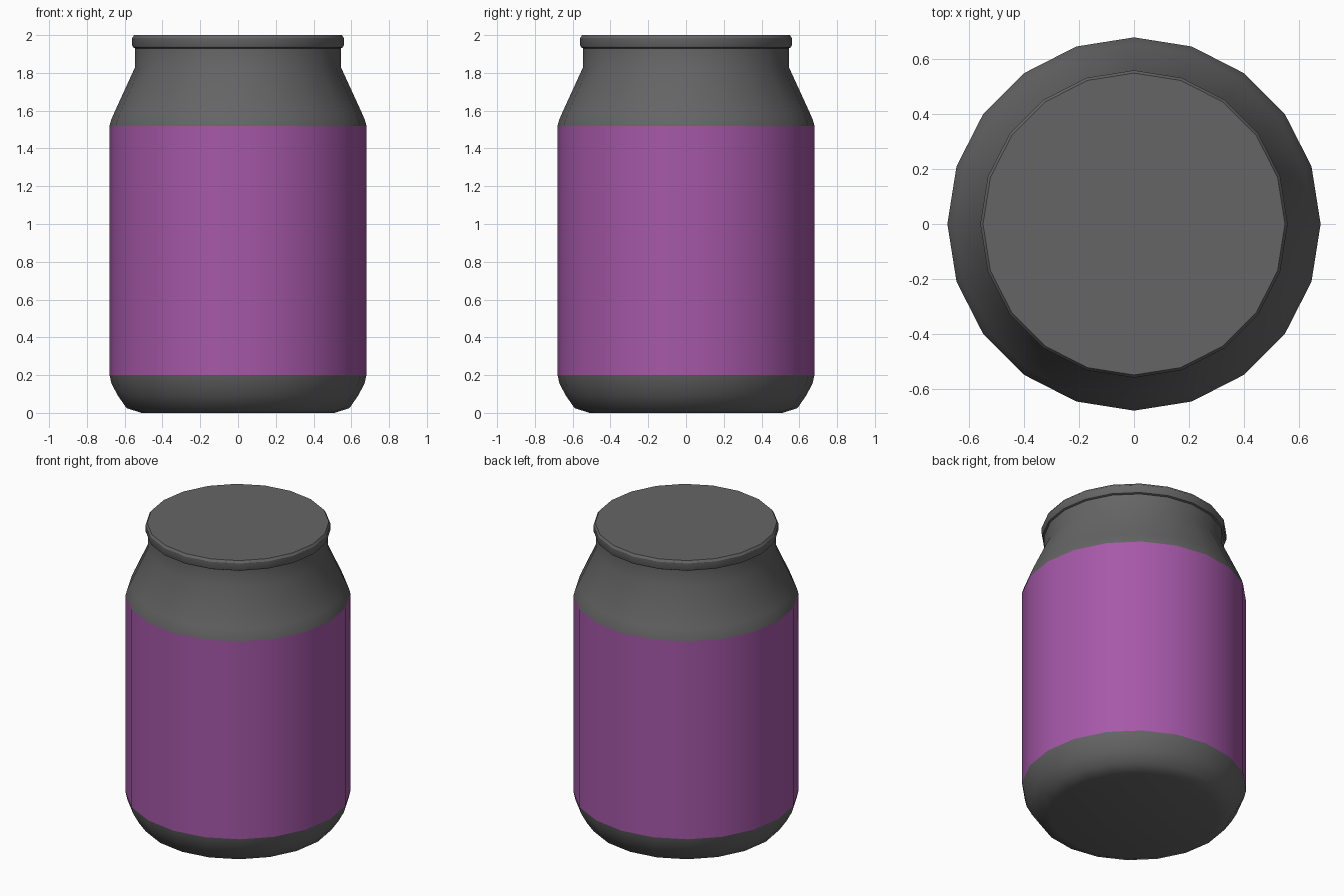
import bpy, bmesh
from math import sin, cos, pi, radians

if "Cube" in bpy.data.objects:
    bpy.data.objects.remove(bpy.data.objects["Cube"])

SIDES = 20


def material(name, r, g, b):
    mat = bpy.data.materials.new(name)
    mat.diffuse_color = (r, g, b, 1)
    mat.use_nodes = True
    mat.node_tree.nodes["Principled BSDF"].inputs["Base Color"].default_value = mat.diffuse_color
    return mat


def lathe(name, profile, mat, cap_bottom=False, cap_top=False, angle=35):
    """Spin (radius, height) points, listed upwards, round the z axis."""
    bm = bmesh.new()
    rings = [[bm.verts.new((r * cos(2 * pi * i / SIDES), r * sin(2 * pi * i / SIDES), z))
              for i in range(SIDES)] for r, z in profile]
    for low, high in zip(rings, rings[1:]):
        for i in range(SIDES):
            j = (i + 1) % SIDES
            bm.faces.new((low[i], low[j], high[j], high[i]))
    if cap_bottom:
        bm.faces.new(rings[0][::-1])
    if cap_top:
        bm.faces.new(rings[-1])
    mesh = bpy.data.meshes.new(name)
    bm.to_mesh(mesh)
    bm.free()
    mesh.materials.append(mat)
    obj = bpy.data.objects.new(name, mesh)
    bpy.context.collection.objects.link(obj)
    bpy.ops.object.select_all(action='DESELECT')
    obj.select_set(True)
    bpy.context.view_layer.objects.active = obj
    bpy.ops.object.shade_smooth_by_angle(angle=radians(angle))
    return obj


dark_grey = material("dark_grey", 0.13, 0.13, 0.13)
purple = material("purple", 0.38, 0.098, 0.395)

# Rounded base
lathe("base", [(0.51, 0.0), (0.59, 0.025), (0.635, 0.09), (0.67, 0.155), (0.68, 0.2)],
      dark_grey, cap_bottom=True, angle=50)

# Coloured label band
lathe("label", [(0.68, 0.2), (0.68, 1.52)], purple)

# Shoulder tapering into a straight neck
lathe("shoulder", [(0.68, 1.52), (0.672, 1.55), (0.655, 1.59), (0.545, 1.83), (0.545, 1.94)],
      dark_grey)

# Flat lid with a bevelled rim
lathe("lid", [(0.545, 1.93), (0.555, 1.935), (0.56, 1.945), (0.56, 1.985), (0.55, 2.0)],
      dark_grey, cap_bottom=True, cap_top=True, angle=30)
